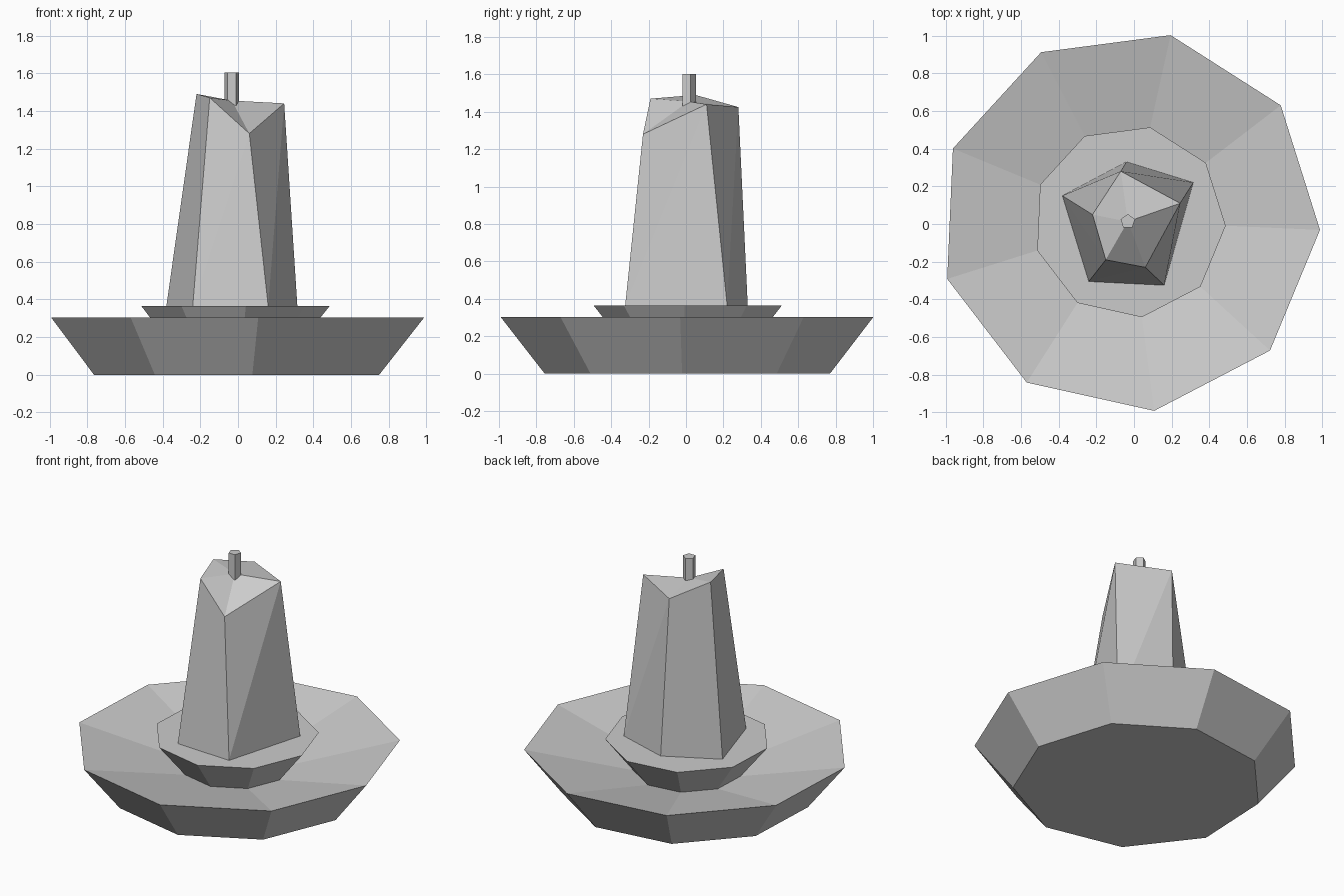
import bpy
from math import cos, sin, radians

if "Cube" in bpy.data.objects:
    bpy.data.objects.remove(bpy.data.objects["Cube"])

CX, CY = -0.025, 0.013


def add_mesh(name, verts, faces):
    mesh = bpy.data.meshes.new(name)
    mesh.from_pydata(verts, [], faces)
    mesh.update()
    obj = bpy.data.objects.new(name, mesh)
    bpy.context.collection.objects.link(obj)
    return obj


def lathe(name, profile, sides, start, cx, cy):
    """Spin (radius, z) rings listed bottom to top, with flat end caps."""
    verts = [(cx + r * cos(radians(start + 360 * i / sides)),
              cy + r * sin(radians(start + 360 * i / sides)), z)
             for r, z in profile for i in range(sides)]
    faces = [tuple(reversed(range(sides)))]
    for k in range(len(profile) - 1):
        a, b = k * sides, (k + 1) * sides
        for i in range(sides):
            j = (i + 1) % sides
            faces.append((a + i, a + j, b + j, b + i))
    last = (len(profile) - 1) * sides
    faces.append(tuple(range(last, last + sides)))
    return add_mesh(name, verts, faces)


# Nine-sided dish with a sloping upper face and a flared central plinth
lathe("dish_and_plinth",
      [(0.775, 0), (1.013, 0.303), (0.34, 0.15), (0.512, 0.365)],
      9, -2.5, CX, CY)

# Irregular five-sided tapering candle with an uneven top dipping to the wick
base = [(-0.38, 0.15), (-0.24, -0.305), (0.16, -0.325), (0.315, 0.22), (-0.04, 0.33)]
rim = [(-0.22, 0.05, 1.49), (-0.15, -0.19, 1.47), (0.06, -0.23, 1.28),
       (0.245, 0.11, 1.44), (-0.07, 0.28, 1.425)]
verts = [(x, y, 0.365) for x, y in base] + rim + [(-0.033, 0.013, 1.455)]
faces = [(4, 3, 2, 1, 0)]
for i in range(5):
    j = (i + 1) % 5
    faces += [(i, j, 5 + j), (i, 5 + j, 5 + i)] if i != 4 else [(4, 0, 9), (0, 5, 9)]
    faces.append((5 + i, 5 + j, 10))
add_mesh("candle", verts, faces)

# Five-sided wick
lathe("wick", [(0.04, 1.42), (0.04, 1.603)], 5, 90, -0.033, 0.013)
